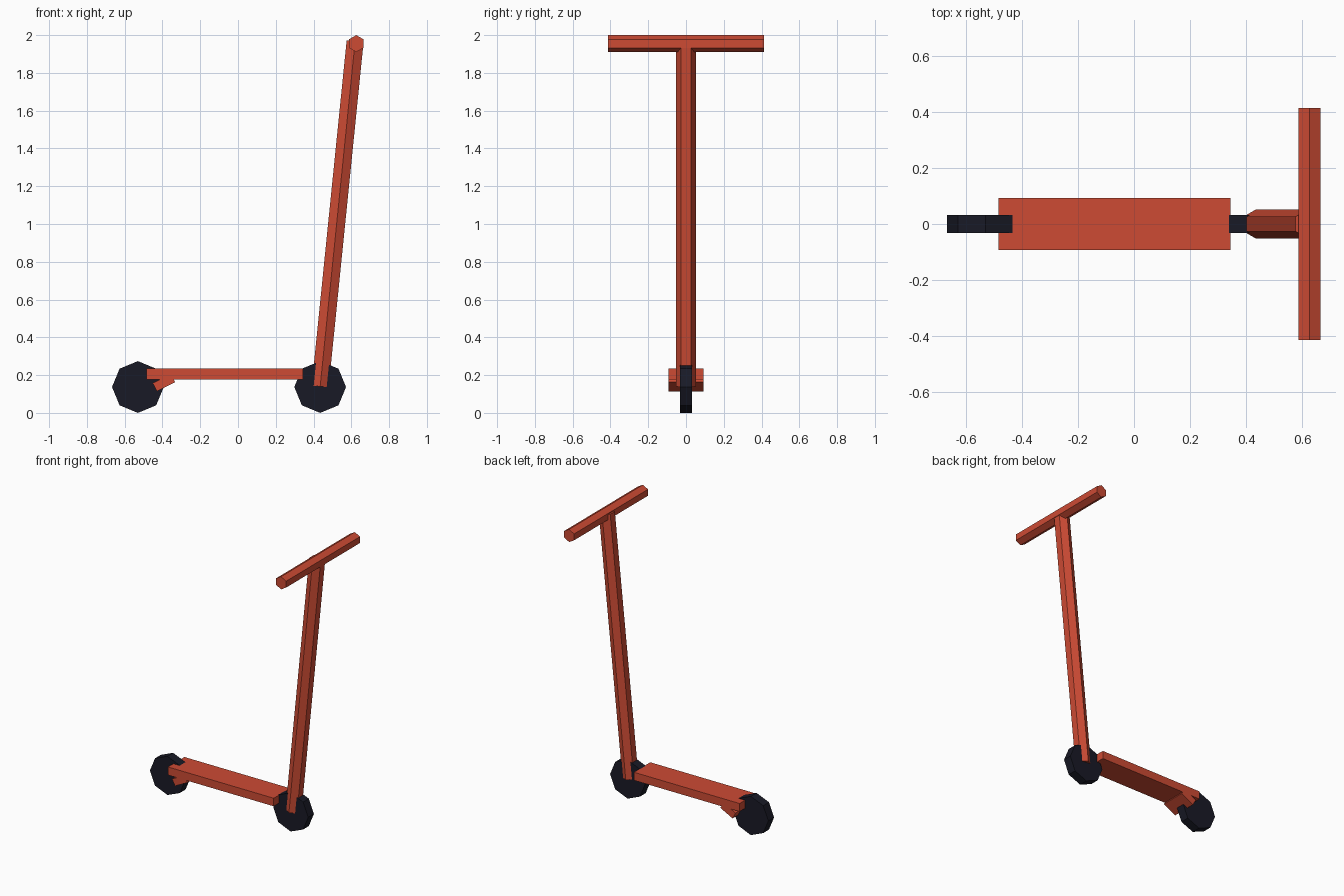
import bpy, bmesh, math
from mathutils import Vector

cube = bpy.data.objects.get("Cube")
if cube:
    bpy.data.objects.remove(cube, do_unlink=True)


def make_material(name, rgb):
    mat = bpy.data.materials.new(name)
    mat.use_nodes = True
    colour = (*rgb, 1.0)
    mat.diffuse_color = colour
    bsdf = next(n for n in mat.node_tree.nodes if n.type == 'BSDF_PRINCIPLED')
    bsdf.inputs["Base Color"].default_value = colour
    return mat


def prism(name, points, start, end, across, mat):
    """Extrude a flat profile from start to end; 'across' is its first axis."""
    start, end = Vector(start), Vector(end)
    axis = (end - start).normalized()
    u = Vector(across)
    u = (u - axis * u.dot(axis)).normalized()
    v = u.cross(axis)
    bm = bmesh.new()
    verts = [bm.verts.new(start + u * a + v * b) for a, b in points]
    face = bm.faces.new(verts)
    out = bmesh.ops.extrude_face_region(bm, geom=[face])
    moved = [g for g in out["geom"] if isinstance(g, bmesh.types.BMVert)]
    bmesh.ops.translate(bm, verts=moved, vec=end - start)
    bmesh.ops.recalc_face_normals(bm, faces=bm.faces)
    mesh = bpy.data.meshes.new(name)
    bm.to_mesh(mesh)
    bm.free()
    mesh.materials.append(mat)
    obj = bpy.data.objects.new(name, mesh)
    bpy.context.collection.objects.link(obj)
    return obj


def ring(sides, radius):
    """Regular polygon with a corner on its first axis."""
    steps = [2 * math.pi * i / sides for i in range(sides)]
    return [(radius * math.cos(t), radius * math.sin(t)) for t in steps]


red = make_material("brick red", (0.61, 0.07, 0.034))
black = make_material("dark rubber", (0.0095, 0.010, 0.019))

UP, SIDE, ALONG = (0, 0, 1), (0, 1, 0), (1, 0, 0)
WHEEL_R, WHEEL_HALF = 0.137, 0.032
DECK_HALF = 0.092

# Eight-sided wheels
for name, x in (("rear_wheel", -0.530), ("front_wheel", 0.435)):
    prism(name, ring(8, WHEEL_R), (x, -WHEEL_HALF, WHEEL_R),
          (x, WHEEL_HALF, WHEEL_R), UP, black)

# Deck and the tilted block under its rear end
deck = [(-0.484, 0.177), (0.344, 0.177), (0.344, 0.234), (-0.484, 0.234)]
block = [(-0.452, 0.158), (-0.429, 0.114), (-0.333, 0.163),
         (-0.341, 0.177), (-0.413, 0.177)]
for name, profile in (("deck", deck), ("rear_block", block)):
    prism(name, profile, (0, -DECK_HALF, 0), (0, DECK_HALF, 0), ALONG, red)

# Leaning six-sided stem and handlebar
prism("stem", ring(6, 0.052), (0.435, 0, 0.14), (0.620, 0, 1.967), SIDE, red)
prism("handlebar", ring(6, 0.045), (0.626, -0.413, 1.955),
      (0.626, 0.413, 1.955), UP, red)
